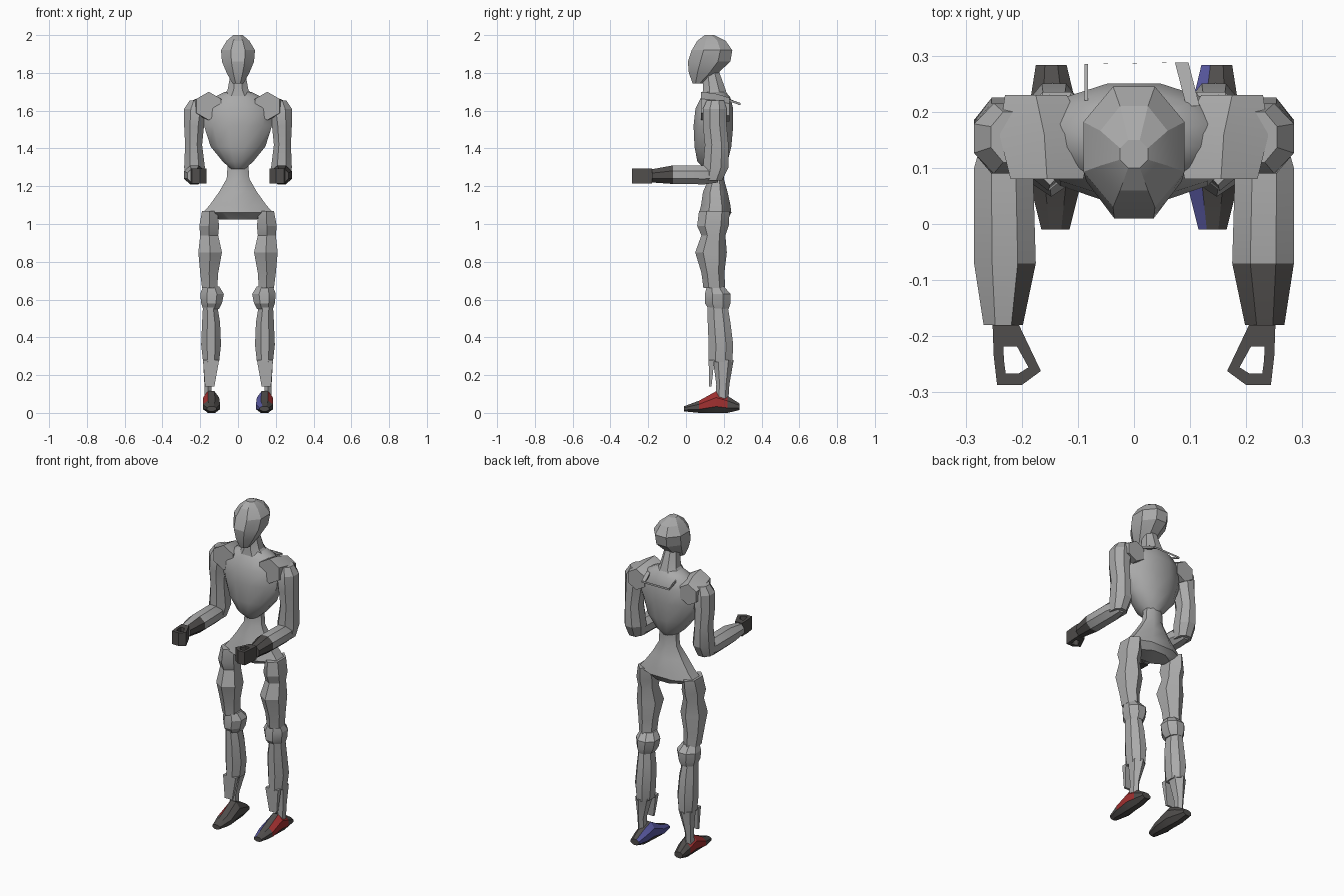
import bpy
import bmesh
from math import cos, sin, pi

cube = bpy.data.objects.get("Cube")
if cube:
    bpy.data.objects.remove(cube, do_unlink=True)


def material(name, red, green, blue):
    mat = bpy.data.materials.new(name)
    mat.use_nodes = True
    colour = (red, green, blue, 1)
    mat.diffuse_color = colour
    mat.node_tree.nodes["Principled BSDF"].inputs["Base Color"].default_value = colour
    return mat


GREY = material("body grey", .4, .4, .4)
DARK = material("dark grey", .08, .075, .072)
RED = material("foot red", .36, .03, .03)
BLUE = material("foot blue", .1, .1, .36)


def finish(name, bm, materials, rule=None, angle=25):
    """Turn a bmesh into a shaded object; rule picks a material per face."""
    bmesh.ops.recalc_face_normals(bm, faces=bm.faces)
    bm.normal_update()
    if rule:
        for face in bm.faces:
            face.material_index = rule(face.calc_center_median(), face.normal)
    mesh = bpy.data.meshes.new(name)
    bm.to_mesh(mesh)
    bm.free()
    for mat in materials:
        mesh.materials.append(mat)
    obj = bpy.data.objects.new(name, mesh)
    bpy.context.collection.objects.link(obj)
    bpy.ops.object.select_all(action="DESELECT")
    obj.select_set(True)
    bpy.context.view_layer.objects.active = obj
    bpy.ops.object.shade_smooth_by_angle(angle=angle * pi / 180)
    return obj


def loft(name, rows, side=1, axis="z", sides=8, materials=(GREY,), rule=None, angle=25):
    """Skin rings of (position, x min, x max, other min, other max)."""
    bm = bmesh.new()
    rings = []
    reach = cos(pi / sides)
    for pos, x0, x1, b0, b1 in rows:
        ring = []
        for i in range(sides):
            turn = 2 * pi * (i + .5) / sides
            x = side * ((x0 + x1) / 2 + (x1 - x0) / 2 * cos(turn) / reach)
            b = (b0 + b1) / 2 + (b1 - b0) / 2 * sin(turn) / reach
            ring.append(bm.verts.new((x, b, pos) if axis == "z" else (x, pos, b)))
        rings.append(ring)
    for low, high in zip(rings, rings[1:]):
        for i in range(sides):
            j = (i + 1) % sides
            bm.faces.new((low[i], low[j], high[j], high[i]))
    bm.faces.new(rings[0])
    bm.faces.new(rings[-1])
    return finish(name, bm, materials, rule, angle)


def centred(rows):
    return [(z, -half, half, y0, y1) for z, half, y0, y1 in rows]


def bar(name, start, end, wide, thick):
    """Flat strip between two points."""
    bm = bmesh.new()
    for point in (start, end):
        for dx in (-wide, wide):
            for dz in (-thick, thick):
                bm.verts.new((point[0] + dx, point[1], point[2] + dz))
    bmesh.ops.convex_hull(bm, input=bm.verts)
    return finish(name, bm, [GREY])


# Head and neck
loft("head", centred([
    (1.745, .03, .035, .09), (1.8, .06, .015, .17), (1.86, .085, .01, .235),
    (1.92, .09, .03, .245), (1.97, .06, .06, .21), (2, .025, .1, .15)]), angle=20)
loft("neck", centred([
    (1.64, .12, .08, .23), (1.71, .055, .09, .21), (1.82, .035, .09, .17)]))

# Torso
loft("chest", centred([
    (1.29, .035, .1, .19), (1.33, .08, .06, .22), (1.41, .145, .045, .24),
    (1.52, .18, .04, .25), (1.61, .18, .05, .25), (1.67, .13, .08, .235),
    (1.7, .07, .1, .21)]), sides=12, angle=40)
loft("pelvis", centred([
    (1.025, .1, .1, .22), (1.06, .185, .07, .24), (1.1, .15, .08, .235),
    (1.17, .1, .09, .22), (1.24, .06, .12, .2), (1.31, .055, .12, .2)]), angle=35)

# Thin frame behind the shoulders
bar("frame_back", (-.085, .285, 1.635), (.09, .288, 1.635), .004, .006)
bar("frame_right", (-.085, .22, 1.66), (-.085, .285, 1.635), .003, .006)
bar("frame_left", (.105, .21, 1.66), (.085, .288, 1.635), .012, .006)


def forearm_rule(side):
    # the covering wraps all of one wrist, only the inner half of the other
    return lambda c, n: int(c.y < -.07 and (side > 0 or n.x > .1))


def foot_rule(side):
    def rule(c, n):
        if c.z < .025 or abs(n.x) < .4:
            return 0
        if n.x * side > 0:
            return 1 if .08 < c.y < .24 else 0
        return 2 if side > 0 and c.y > .02 else 0
    return rule


def fist(name, side):
    """Closed hand: a six-sided ring around an open grip."""
    outer = [(.205, -.18), (.252, -.18), (.25, -.235), (.244, -.287), (.2, -.287), (.166, -.262)]
    cx, cy = .212, -.25
    bm = bmesh.new()
    layers = []
    for z in (1.215, 1.295):
        rim = [bm.verts.new((side * x, y, z)) for x, y in outer]
        hole = [bm.verts.new((side * (cx + (x - cx) * .52), cy + (y - cy) * .45, z))
                for x, y in outer]
        layers.append((rim, hole))
    (rim0, hole0), (rim1, hole1) = layers
    for a, b in ((rim0, hole0), (rim1, hole1), (rim0, rim1), (hole0, hole1)):
        for i in range(len(a)):
            j = (i + 1) % len(a)
            bm.faces.new((a[i], a[j], b[j], b[i]))
    return finish(name, bm, [DARK])


for side, label in ((1, "left"), (-1, "right")):
    # Shoulder bridge and arm
    loft(label + "_shoulder", [
        (.08, .09, .22, 1.56, 1.69), (.16, .08, .24, 1.56, 1.68),
        (.23, .12, .23, 1.55, 1.66)], side, "y", sides=6)
    loft(label + "_upper_arm", [
        (1.23, .19, .275, .09, .19), (1.3, .175, .285, .09, .225),
        (1.42, .19, .28, .1, .225), (1.52, .18, .285, .09, .215),
        (1.61, .165, .285, .09, .215), (1.655, .18, .255, .11, .2)], side)
    loft(label + "_forearm", [
        (.17, .2, .265, 1.22, 1.3), (.1, .18, .285, 1.21, 1.31),
        (-.07, .175, .285, 1.212, 1.31), (-.18, .198, .268, 1.22, 1.29)],
        side, "y", materials=(GREY, DARK), rule=forearm_rule(side))
    fist(label + "_hand", side)

    # Leg
    loft(label + "_thigh", [
        (.66, .11, .19, .1, .2), (.74, .105, .2, .09, .195), (.85, .085, .21, .06, .205),
        (.94, .105, .2, .09, .2), (.99, .1, .205, .07, .215),
        (1.07, .11, .19, .08, .22)], side, sides=6)
    loft(label + "_knee", [
        (.55, .1, .185, .12, .225), (.58, .085, .195, .1, .235),
        (.63, .075, .2, .1, .235), (.67, .1, .185, .11, .2)], side, sides=8)
    loft(label + "_shin", [
        (.27, .1, .185, .12, .245), (.36, .09, .195, .12, .25),
        (.48, .095, .19, .115, .235), (.57, .11, .185, .115, .22)], side)
    loft(label + "_shin_guard", [
        (.14, .125, .175, .122, .135), (.28, .1, .185, .12, .15)], side, sides=4)
    loft(label + "_ankle", [
        (.07, .14, .178, .16, .22), (.15, .14, .178, .165, .225),
        (.28, .105, .185, .15, .245)], side, sides=6)

    # Foot with coloured side faces
    loft(label + "_foot", [
        (-.01, .115, .165, .008, .035), (.07, .095, .185, 0, .065),
        (.16, .1, .185, 0, .115), (.22, .105, .185, 0, .09),
        (.283, .12, .175, .015, .05)],
        side, "y", materials=(DARK, RED, BLUE), rule=foot_rule(side))
